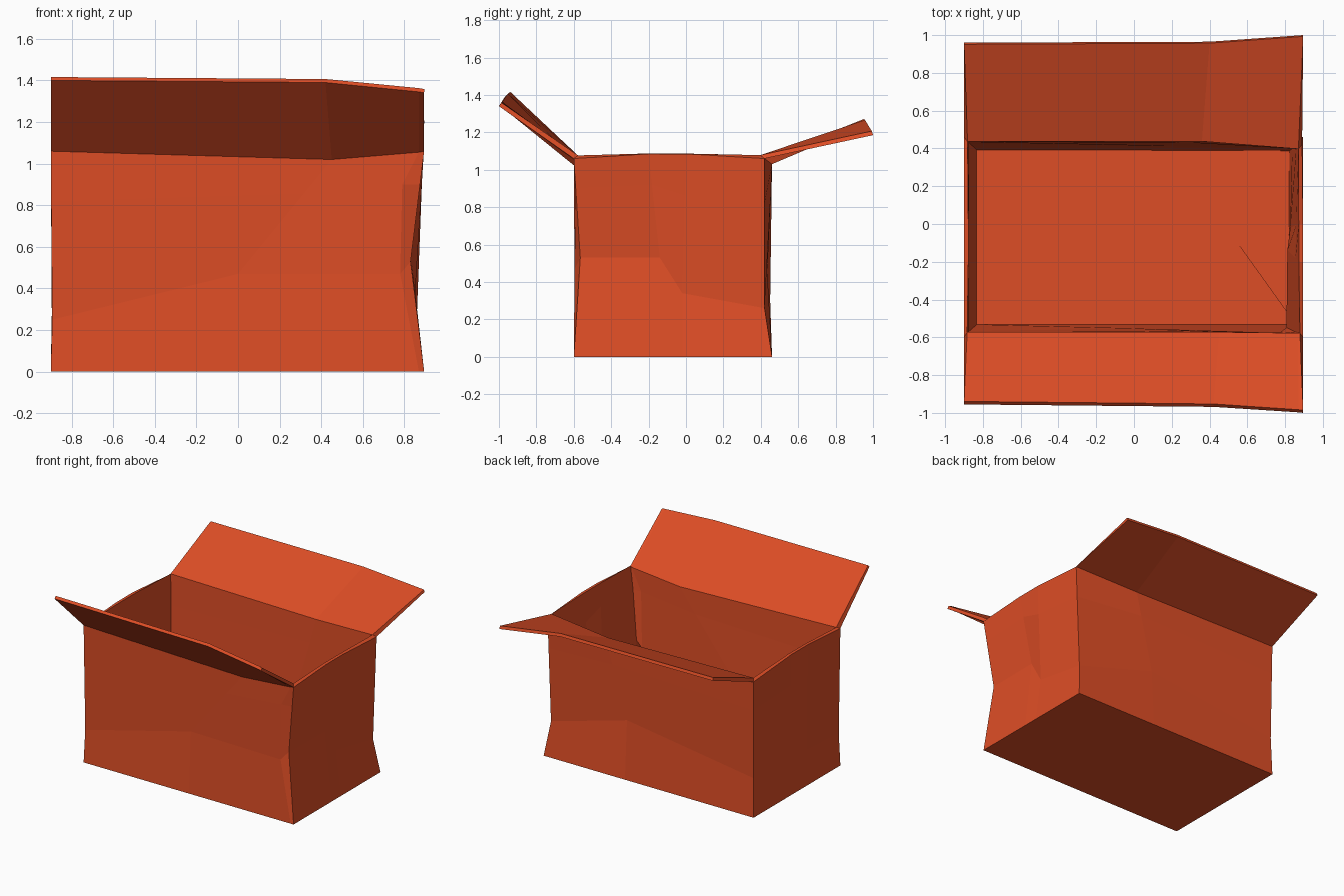
import bpy
import bmesh
from mathutils import Vector

cube = bpy.data.objects.get("Cube")
if cube:
    bpy.data.objects.remove(cube)

# Cardboard colour
card = bpy.data.materials.new("orange_red_card")
card.use_nodes = True
colour = (0.73, 0.075, 0.019, 1)
card.diffuse_color = colour
bsdf = next(n for n in card.node_tree.nodes if n.type == 'BSDF_PRINCIPLED')
bsdf.inputs["Base Color"].default_value = colour
bsdf.inputs["Roughness"].default_value = 0.9

# Outer wall columns, anticlockwise from the front: base (x, y), dent, rim
columns = [
    ((-.9, -.6), (-.893, -.59, .25), (-.9, -.6, 1.06)),
    ((0, -.6), (0, -.575, .47), (.45, -.595, 1.02)),
    ((.87, -.6), (.78, -.595, .47), (.87, -.6, 1.055)),
    ((.895, -.6), (.83, -.565, .53), (.895, -.6, 1.06)),
    ((.895, -.14), (.835, -.14, .53), (.895, -.2, 1.085)),
    ((.895, -.02), (.85, -.02, .34), (.895, 0, 1.085)),
    ((.895, .46), (.86, .42, .26), (.89, .42, 1.06)),
    ((.2, .46), (.2, .435, .45), (.36, .46, 1.03)),
    ((-.9, .46), (-.893, .45, .3), (-.9, .46, 1.05)),
    ((-.9, 0), (-.895, 0, .28), (-.9, 0, 1.085)),
    ((-.9, -.2), (-.895, -.2, .27), (-.9, -.2, 1.085)),
]
CORNER_CREASE = 2

bm = bmesh.new()
base, dent, upper, rim = [], [], [], []
for i, (b, d, r) in enumerate(columns):
    base.append(bm.verts.new((*b, 0)))
    dent.append(bm.verts.new(d))
    shoulder = Vector(d).lerp(Vector(r), .7)
    if i == CORNER_CREASE:
        shoulder = Vector((.79, -.6, .9))
    upper.append(bm.verts.new(shoulder))
    rim.append(bm.verts.new(r))

# Floor and dented walls
bm.faces.new(list(reversed(base)))
count = len(columns)
for low, high in ((base, dent), (dent, upper), (upper, rim)):
    for i in range(count):
        j = (i + 1) % count
        bm.faces.new((low[i], low[j], high[j], high[i]))


def add_flap(hinge, tips):
    """Fold a flap outward from a run of rim points."""
    edge = [bm.verts.new(t) for t in tips]
    for i in range(len(hinge) - 1):
        bm.faces.new((hinge[i], hinge[i + 1], edge[i + 1], edge[i]))


# Front and back flaps
add_flap(rim[0:4], [(-.9, -.955, 1.4), (.42, -.968, 1.39),
                    (.87, -.997, 1.345), (.895, -1, 1.34)])
add_flap(rim[6:9], [(.895, 1, 1.185), (.4, .965, 1.245), (-.9, .96, 1.25)])

bm.normal_update()
mesh = bpy.data.meshes.new("open_box")
bm.verts.index_update()
floor_ids = [v.index for v in base]
bm.to_mesh(mesh)
bm.free()
mesh.materials.append(card)
box = bpy.data.objects.new("open_box", mesh)
bpy.context.collection.objects.link(box)

# Card thickness, heavier around the floor
group = box.vertex_groups.new(name="floor_thickness")
group.add(list(range(len(mesh.vertices))), .35, 'REPLACE')
group.add(floor_ids, 1, 'REPLACE')
solid = box.modifiers.new("card_thickness", 'SOLIDIFY')
solid.thickness = .065
solid.offset = -1
solid.use_even_offset = True
solid.vertex_group = group.name
